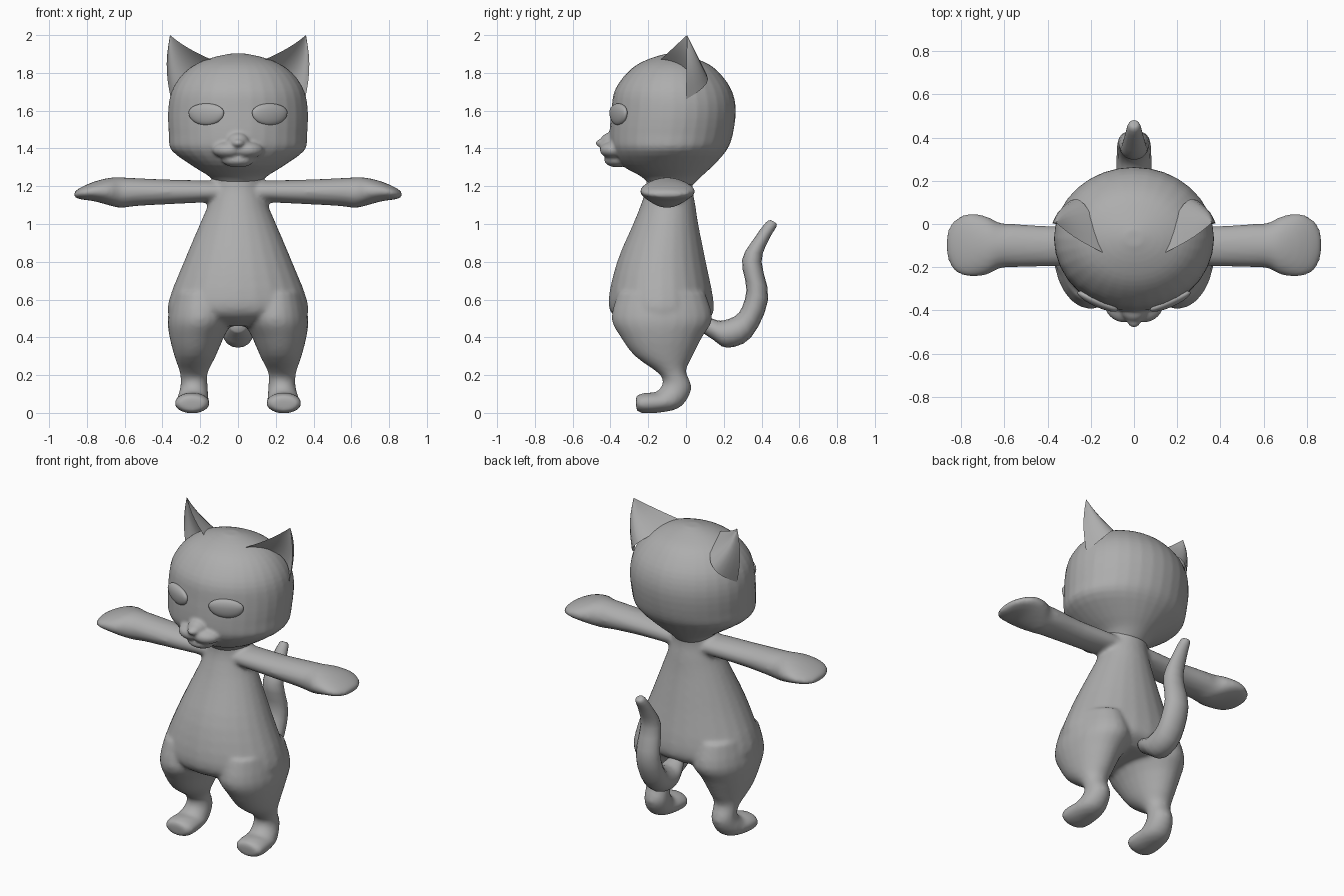
import bpy, bmesh, math
from mathutils import Vector, Matrix

if "Cube" in bpy.data.objects:
    bpy.data.objects.remove(bpy.data.objects["Cube"])

fur = bpy.data.materials.new("grey_fur")
fur.diffuse_color = (0.42, 0.42, 0.42, 1)
fur.use_nodes = True
fur.node_tree.nodes["Principled BSDF"].inputs["Base Color"].default_value = fur.diffuse_color


def finish(name, bm):
    bmesh.ops.recalc_face_normals(bm, faces=bm.faces[:])
    mesh = bpy.data.meshes.new(name)
    bm.to_mesh(mesh)
    bm.free()
    mesh.materials.append(fur)
    mesh.polygons.foreach_set("use_smooth", [True] * len(mesh.polygons))
    obj = bpy.data.objects.new(name, mesh)
    bpy.context.collection.objects.link(obj)
    return obj


def catmull(a, b, c, d, t):
    return 0.5 * (2 * b + (c - a) * t + (2 * a - 5 * b + 4 * c - d) * t * t
                  + (3 * b - a - 3 * c + d) * t ** 3)


def loft(name, rings, sides=24, steps=3):
    """Smoothly skin a list of (centre, half axis u, half axis v) rings."""
    dense = []
    last = len(rings) - 1
    for i in range(last):
        quad = [rings[max(i - 1, 0)], rings[i], rings[i + 1], rings[min(i + 2, last)]]
        for s in range(steps):
            dense.append([catmull(*(q[k] for q in quad), s / steps) for k in range(3)])
    dense.append(rings[last])
    bm = bmesh.new()
    loops = []
    for c, u, v in dense:
        angles = [2 * math.pi * j / sides for j in range(sides)]
        loops.append([bm.verts.new(c + u * math.cos(a) + v * math.sin(a)) for a in angles])
    for a, b in zip(loops, loops[1:]):
        for j in range(sides):
            k = (j + 1) % sides
            bm.faces.new((a[j], a[k], b[k], b[j]))
    bm.faces.new(loops[0])
    bm.faces.new(loops[-1])
    return finish(name, bm)


def span(fy, fz, by, bz, x0, x1):
    """Ring between a front point and a back point of the side outline."""
    f, b = Vector((0, fy, fz)), Vector((0, by, bz))
    return ((f + b) / 2 + Vector(((x0 + x1) / 2, 0, 0)),
            Vector(((x1 - x0) / 2, 0, 0)), (b - f) / 2)


def level(z, front, back, half):
    return span(front, z, back, z, -half, half)


def ball(name, loc, size, turn=0.0, flat_top=1.0):
    bm = bmesh.new()
    bmesh.ops.create_uvsphere(bm, u_segments=32, v_segments=20, radius=1)
    for v in bm.verts:
        if v.co.z > 0:
            v.co.z *= flat_top
    bm.transform(Matrix.Translation(loc) @ Matrix.Rotation(turn, 4, 'Z')
                 @ Matrix.Diagonal((*size, 1)))
    return finish(name, bm)


def fuse(parts, voxel, rounds):
    """Join overlapping parts into one continuous skin."""
    bpy.ops.object.select_all(action='DESELECT')
    for p in parts:
        p.select_set(True)
    bpy.context.view_layer.objects.active = parts[0]
    bpy.ops.object.join()
    remesh = parts[0].modifiers.new("skin", 'REMESH')
    remesh.mode = 'VOXEL'
    remesh.voxel_size = voxel
    remesh.use_smooth_shade = True
    smooth = parts[0].modifiers.new("soften", 'SMOOTH')
    smooth.factor = 0.5
    smooth.iterations = rounds


# Torso
body = [loft("body", [level(*r) for r in (
    (0.46, -0.27, 0.06, 0.20), (0.51, -0.38, 0.135, 0.355), (0.60, -0.41, 0.145, 0.365),
    (0.80, -0.365, 0.105, 0.287), (1.00, -0.28, 0.065, 0.202), (1.10, -0.24, 0.05, 0.16),
    (1.20, -0.21, 0.035, 0.135), (1.32, -0.21, 0.05, 0.13))])]

for side in (-1, 1):
    # Leg, bending at the heel into the foot
    leg = [(-0.36, 0.64, 0.10, 0.64, 0.06, 0.34), (-0.395, 0.50, 0.14, 0.50, 0.03, 0.372),
           (-0.345, 0.40, 0.085, 0.40, 0.075, 0.362), (-0.27, 0.30, 0.03, 0.29, 0.12, 0.335),
           (-0.14, 0.205, 0.0, 0.22, 0.16, 0.308), (-0.125, 0.15, 0.03, 0.13, 0.16, 0.305),
           (-0.16, 0.11, -0.03, 0.03, 0.155, 0.325), (-0.20, 0.108, -0.15, 0.0, 0.15, 0.335),
           (-0.245, 0.10, -0.24, 0.0, 0.155, 0.332), (-0.268, 0.085, -0.262, 0.015, 0.185, 0.305)]
    body.append(loft("leg", [span(*r[:4], side * r[4], side * r[5]) for r in leg]))
    # Arm with mitten hand: x, y range, z range
    arm = [(0.05, -0.18, 0.0, 1.12, 1.22), (0.15, -0.19, 0.0, 1.115, 1.23),
           (0.36, -0.195, -0.01, 1.105, 1.235), (0.54, -0.20, 0.0, 1.095, 1.243),
           (0.62, -0.205, 0.005, 1.085, 1.247), (0.68, -0.235, 0.035, 1.098, 1.245),
           (0.76, -0.245, 0.05, 1.12, 1.225), (0.83, -0.22, 0.02, 1.13, 1.195),
           (0.868, -0.15, -0.04, 1.14, 1.17)]
    body.append(loft("arm", [(Vector((side * x, (y0 + y1) / 2, (z0 + z1) / 2)),
                              Vector((0, (y1 - y0) / 2, 0)), Vector((0, 0, (z1 - z0) / 2)))
                             for x, y0, y1, z0, z1 in arm]))
fuse(body, 0.013, 6)

# Head, whisker pads, chin and nose
head = [loft("head", [level(*r) for r in (
    (1.20, -0.19, 0.03, 0.11), (1.25, -0.235, 0.08, 0.15), (1.31, -0.34, 0.145, 0.245),
    (1.39, -0.395, 0.215, 0.352), (1.47, -0.405, 0.247, 0.366), (1.60, -0.395, 0.264, 0.37),
    (1.70, -0.38, 0.245, 0.352), (1.78, -0.33, 0.195, 0.305), (1.84, -0.265, 0.13, 0.235),
    (1.88, -0.18, 0.04, 0.14), (1.902, -0.10, -0.03, 0.04))], 32)]
for side in (-1, 1):
    head.append(ball("pad", (side * 0.052, -0.385, 1.392), (0.085, 0.07, 0.045), side * 0.35))
head.append(ball("chin", (0, -0.365, 1.338), (0.085, 0.068, 0.038)))
head.append(ball("bridge", (0, -0.395, 1.435), (0.06, 0.06, 0.05)))
head.append(ball("nose", (0, -0.445, 1.428), (0.034, 0.034, 0.022)))
fuse(head, 0.0095, 4)


def bend(a, mid, b, t):
    """Quadratic arc from a to b passing through mid."""
    ctrl = 2 * mid - (a + b) / 2
    return a * (1 - t) ** 2 + ctrl * 2 * t * (1 - t) + b * t * t


for side, label in ((-1, "left"), (1, "right")):
    # Hollow ear: crescent section drawn up to a point
    inner, outer, tip = (Vector(p) for p in ((0.13, -0.14, 1.865), (0.355, 0.0, 1.66), (0.36, 0.005, 2.0)))
    back, hollow = Vector((0.25, 0.11, 1.79)), Vector((0.275, 0.02, 1.80))
    section = [bend(inner, back, outer, i / 10) for i in range(11)]
    section += [bend(outer, hollow, inner, i / 10) for i in range(1, 10)]
    bm = bmesh.new()
    loops = []
    for r in range(8):
        t = r / 7 * 0.985
        bulge = Vector((0.02, 0, 0)) * math.sin(math.pi * t)
        loops.append([bm.verts.new(p.lerp(tip, t) + bulge) for p in section])
    n = len(section)
    for a, b in zip(loops, loops[1:]):
        for j in range(n):
            bm.faces.new((a[j], a[(j + 1) % n], b[(j + 1) % n], b[j]))
    bm.faces.new(loops[-1])
    bm.transform(Matrix.Diagonal((side, 1, 1, 1)))
    ear = finish(label + "_ear", bm)
    bpy.ops.object.select_all(action='DESELECT')
    ear.select_set(True)
    bpy.context.view_layer.objects.active = ear
    bpy.ops.object.shade_smooth_by_angle(angle=math.radians(50))
    # Half-lidded eye
    ball(label + "_eye", (side * 0.168, -0.358, 1.59), (0.102, 0.026, 0.067), side * 0.42, 0.72)

# Tail, curling up behind
loft("tail", [span(*r, -w, w) for r, w in (
    ((0.08, 0.43, 0.09, 0.52), 0.045), ((0.14, 0.39, 0.15, 0.495), 0.07),
    ((0.22, 0.345, 0.20, 0.49), 0.08), ((0.345, 0.40, 0.28, 0.53), 0.08),
    ((0.435, 0.60, 0.32, 0.65), 0.075), ((0.40, 0.80, 0.297, 0.81), 0.062),
    ((0.435, 0.91, 0.365, 0.93), 0.045), ((0.478, 0.985, 0.425, 1.01), 0.03),
    ((0.477, 1.005, 0.45, 1.02), 0.015))], 16)
